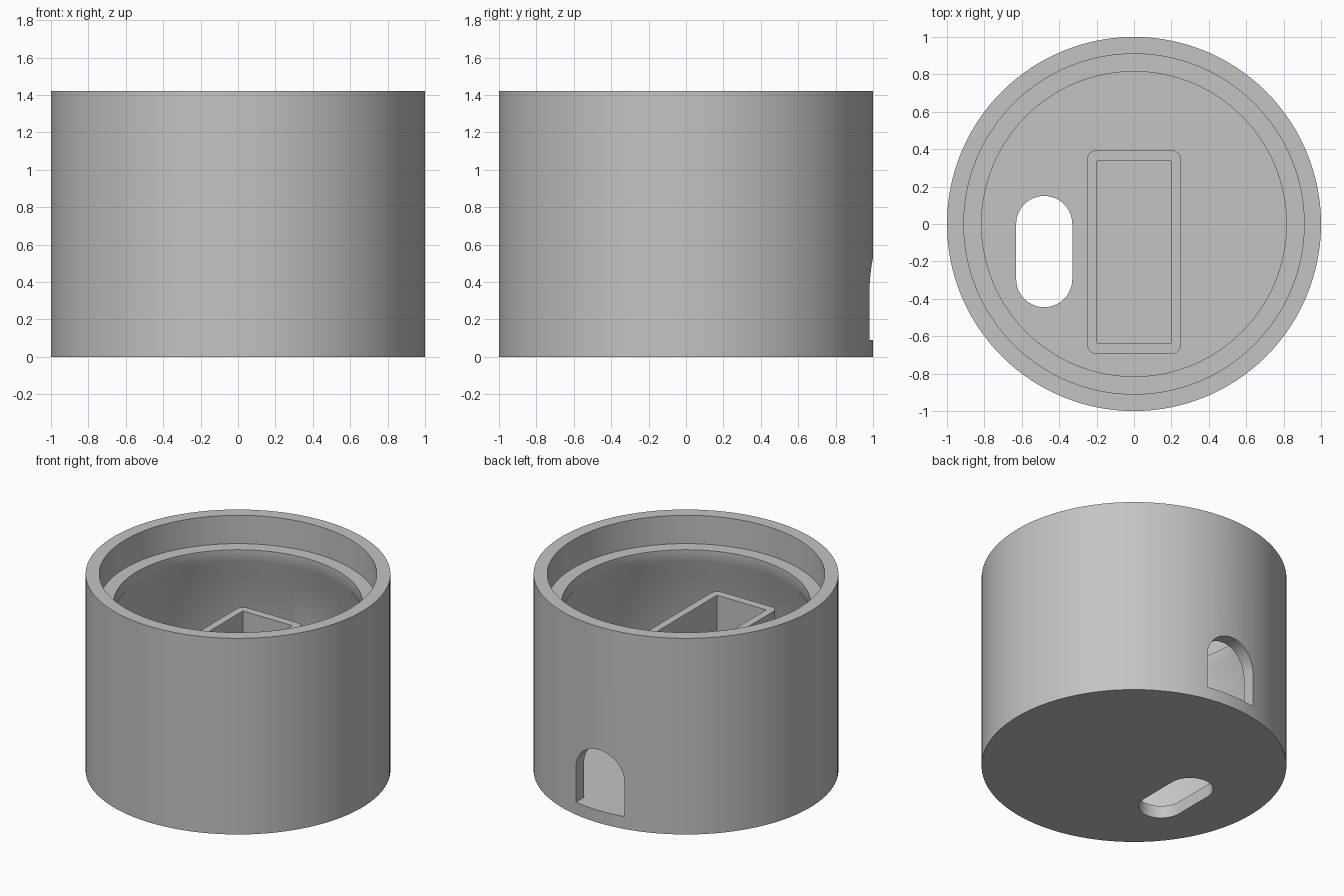
import bpy, bmesh, math

cube = bpy.data.objects.get("Cube")
if cube:
    bpy.data.objects.remove(cube, do_unlink=True)

SEGMENTS = 128
FLOOR = 0.09

grey = bpy.data.materials.new("plain_grey")
grey.use_nodes = True
colour = (0.55, 0.55, 0.55, 1)
grey.diffuse_color = colour
grey.node_tree.nodes["Principled BSDF"].inputs["Base Color"].default_value = colour


def make_object(name, bm):
    bmesh.ops.recalc_face_normals(bm, faces=bm.faces)
    mesh = bpy.data.meshes.new(name)
    bm.to_mesh(mesh)
    bm.free()
    mesh.materials.append(grey)
    obj = bpy.data.objects.new(name, mesh)
    bpy.context.collection.objects.link(obj)
    return obj


def lathe(name, profile):
    """Spin (radius, z) points round z and cap both ends."""
    bm = bmesh.new()
    angles = [2 * math.pi * i / SEGMENTS for i in range(SEGMENTS)]
    rings = [[bm.verts.new((r * math.cos(a), r * math.sin(a), z)) for a in angles]
             for r, z in profile]
    for low, high in zip(rings, rings[1:]):
        for i in range(SEGMENTS):
            j = (i + 1) % SEGMENTS
            bm.faces.new((low[i], low[j], high[j], high[i]))
    bm.faces.new(rings[0])
    bm.faces.new(rings[-1])
    return make_object(name, bm)


def prism(name, outline, offset):
    """Extrude a closed outline of 3D points along an offset."""
    bm = bmesh.new()
    face = bm.faces.new([bm.verts.new(p) for p in outline])
    result = bmesh.ops.extrude_face_region(bm, geom=[face], use_keep_orig=True)
    verts = [v for v in result["geom"] if isinstance(v, bmesh.types.BMVert)]
    bmesh.ops.translate(bm, verts=verts, vec=offset)
    return make_object(name, bm)


def arc(cx, cy, radius, start, end, steps):
    return [(cx + radius * math.cos(math.radians(start + (end - start) * i / steps)),
             cy + radius * math.sin(math.radians(start + (end - start) * i / steps)))
            for i in range(steps + 1)]


def activate(obj):
    bpy.ops.object.select_all(action="DESELECT")
    obj.select_set(True)
    bpy.context.view_layer.objects.active = obj


def cut(target, cutter):
    cutter.hide_render = True
    mod = target.modifiers.new("cut", "BOOLEAN")
    mod.operation = "DIFFERENCE"
    mod.solver = "EXACT"
    mod.object = cutter
    activate(target)
    bpy.ops.object.modifier_apply(modifier=mod.name)
    bpy.data.objects.remove(cutter, do_unlink=True)


def finish(obj):
    activate(obj)
    bpy.ops.object.shade_smooth_by_angle(angle=math.radians(35))


# Round housing with a recessed lip that tapers back into the wall
housing = lathe("housing", [
    (1, 0), (1, 1.42), (0.91, 1.42), (0.91, 1.215), (0.815, 1.215),
    (0.815, 1.13), (0.91, 0.97), (0.91, FLOOR)])

# Slot through the floor
slot = arc(-0.48, 0, 0.15, 0, 180, 24) + arc(-0.48, -0.295, 0.15, 180, 360, 24)
cut(housing, prism("slot_cutter", [(x, y, -0.1) for x, y in slot], (0, 0, 0.3)))

# Arched opening in the back wall, level with the floor
arch = [(-0.195, FLOOR), (0.195, FLOOR)] + arc(0, 0.335, 0.195, 0, 180, 32)
cut(housing, prism("arch_cutter", [(x, 0.75, z) for x, z in arch], (0, 0.5, 0)))
finish(housing)

# Open rectangular holder with rounded outer corners
corners = [(0.2, 0.345, 0), (-0.2, 0.345, 90), (-0.2, -0.645, 180), (0.2, -0.645, 270)]
outer = [p for x, y, a in corners for p in arc(x, y, 0.05, a, a + 90, 8)]
holder = prism("holder", [(x, y, FLOOR - 0.02) for x, y in outer], (0, 0, 0.9))
inner = [(0.197, 0.338), (-0.197, 0.338), (-0.197, -0.636), (0.197, -0.636)]
cut(holder, prism("holder_cutter", [(x, y, FLOOR) for x, y in inner], (0, 0, 1)))
finish(holder)
